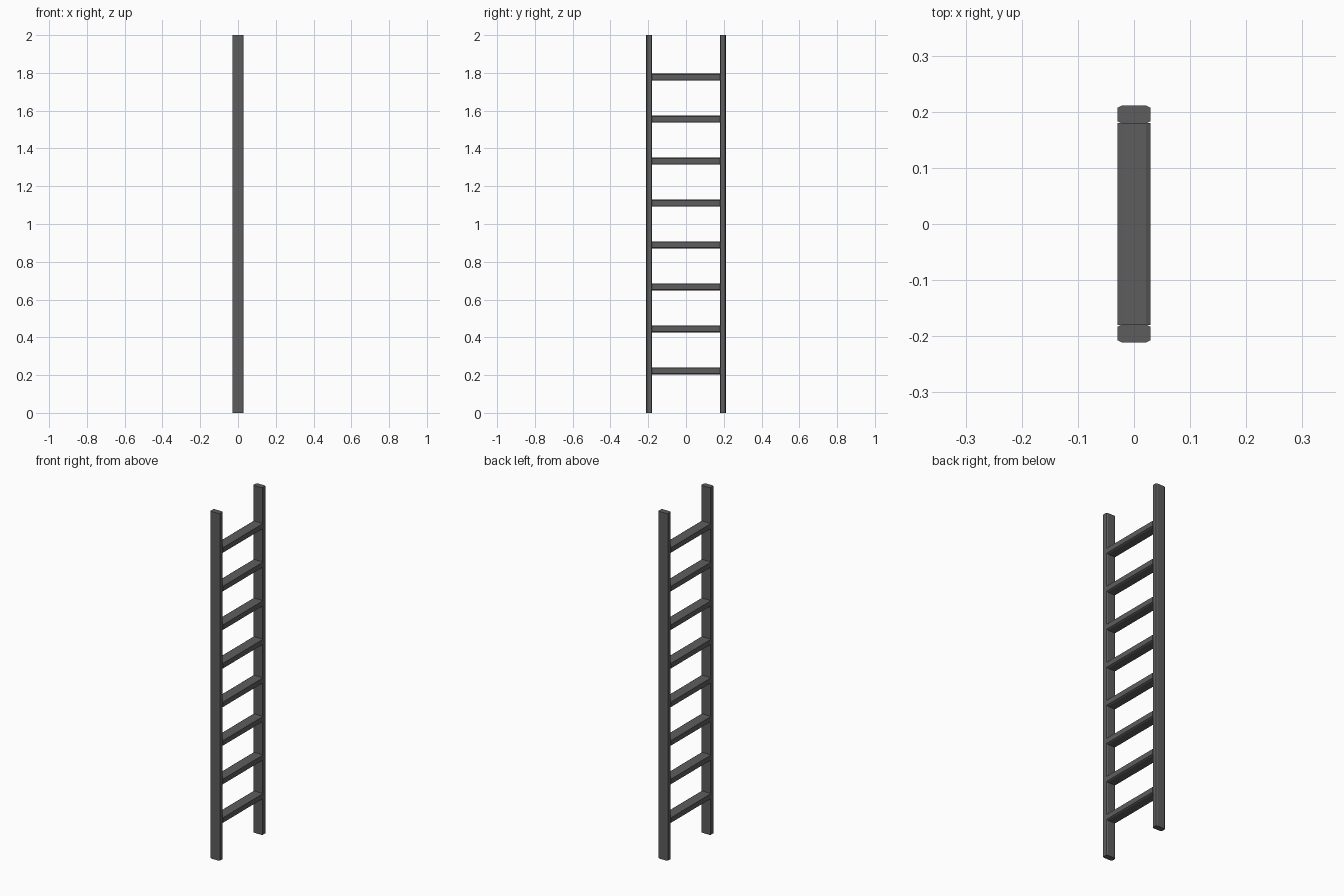
import bpy
from mathutils import Vector

cube = bpy.data.objects.get("Cube")
if cube:
    bpy.data.objects.remove(cube, do_unlink=True)

# Dark grey metal
metal = bpy.data.materials.new("dark_grey_metal")
metal.use_nodes = True
color = (0.11, 0.11, 0.11, 1)
metal.diffuse_color = color
metal.node_tree.nodes["Principled BSDF"].inputs["Base Color"].default_value = color

HALF_W = 0.0295    # half width along x
CUT_X, CUT_T = 0.008, 0.004    # chamfer along width and thickness


def bar(name, thickness, length, axis, center):
    """Flat bar with chamfered long edges, extruded along y or z."""
    t = thickness / 2
    corner = [(HALF_W, t - CUT_T), (HALF_W - CUT_X, t)]
    half = corner + [(-x, h) for x, h in reversed(corner)]
    profile = half + [(-x, -h) for x, h in half]
    verts = []
    for end in (-length / 2, length / 2):
        for x, h in profile:
            offset = (x, h, end) if axis == "z" else (x, -end, h)
            verts.append(Vector(center) + Vector(offset))
    n = len(profile)
    faces = [(i, (i + 1) % n, (i + 1) % n + n, i + n) for i in range(n)]
    faces += [tuple(reversed(range(n))), tuple(range(n, 2 * n))]
    mesh = bpy.data.meshes.new(name)
    mesh.from_pydata(verts, [], faces)
    mesh.materials.append(metal)
    obj = bpy.data.objects.new(name, mesh)
    bpy.context.collection.objects.link(obj)
    return obj


# Upright side rails
for name, side in (("front_rail", -1), ("back_rail", 1)):
    bar(name, 0.032, 2, "z", (0, side * 0.195, 1))

# Evenly spaced rungs
for i in range(1, 9):
    bar(f"rung_{i}", 0.037, 0.36, "y", (0, 0, i * 2 / 9))
